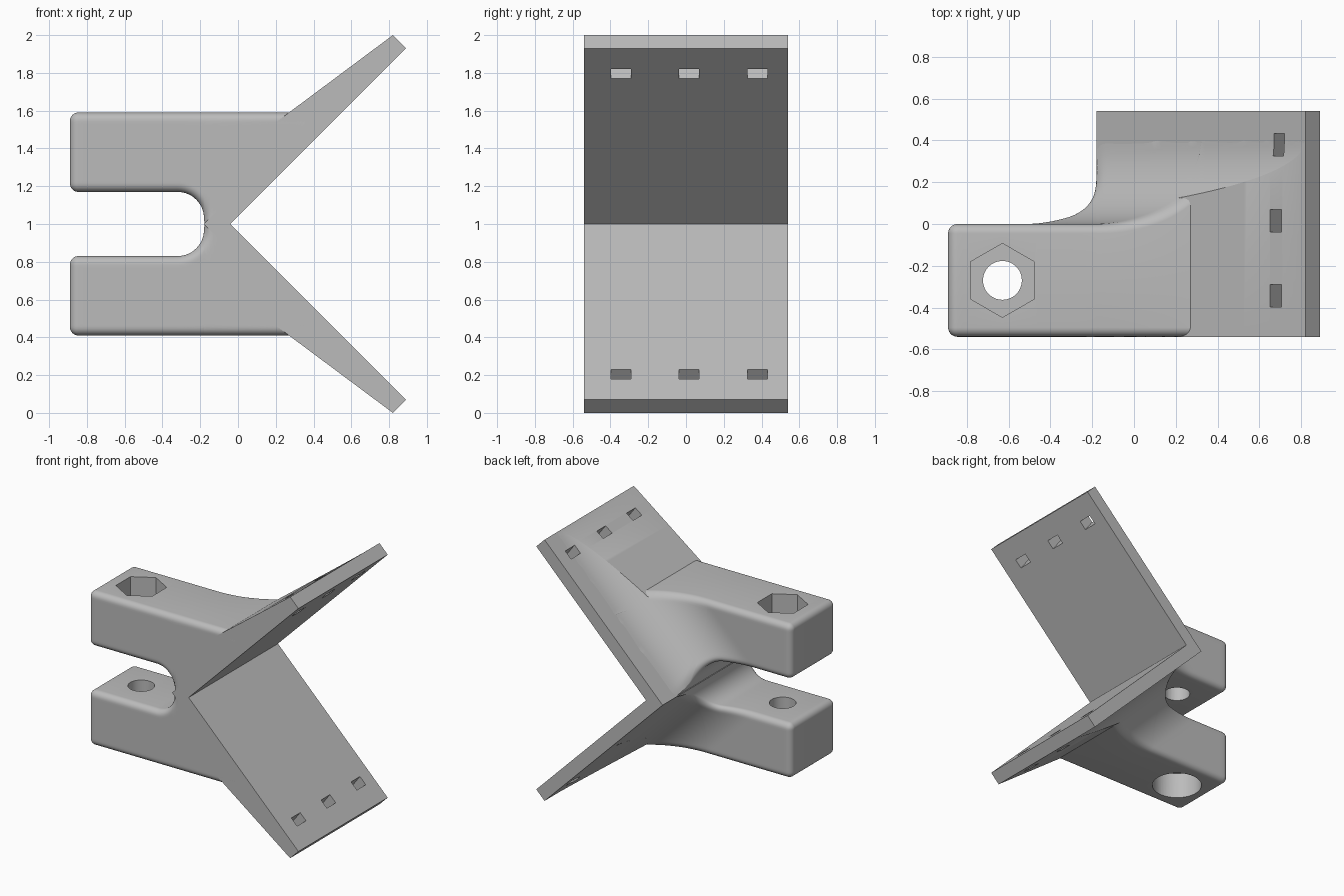
import bpy, bmesh, math
from mathutils import Matrix, Vector

cube = bpy.data.objects.get("Cube")
if cube:
    bpy.data.objects.remove(cube, do_unlink=True)

grey = bpy.data.materials.new("plain_grey")
grey.use_nodes = True
grey.diffuse_color = (0.5, 0.5, 0.5, 1)
grey.node_tree.nodes["Principled BSDF"].inputs["Base Color"].default_value = (0.5, 0.5, 0.5, 1)

FRONT = -0.54      # front plane
MID = 1.0          # mirror height
SWEEP = 0.4        # radius of the large blend between arms and plate
EDGE = 0.045       # rounding of the arm edges
LEFT = -0.89       # free end of the arms
TOP = 1.59         # top of the upper arm
SLOT_X, SLOT_Z, SLOT_R = -0.32, 1.03, 0.14


def make_object(name, bm):
    bmesh.ops.recalc_face_normals(bm, faces=bm.faces)
    mesh = bpy.data.meshes.new(name)
    bm.to_mesh(mesh)
    bm.free()
    mesh.materials.append(grey)
    obj = bpy.data.objects.new(name, mesh)
    bpy.context.collection.objects.link(obj)
    return obj


def activate(obj):
    bpy.ops.object.select_all(action='DESELECT')
    obj.select_set(True)
    bpy.context.view_layer.objects.active = obj


def cut(obj, cutter):
    activate(obj)
    mod = obj.modifiers.new("cut", 'BOOLEAN')
    mod.operation = 'DIFFERENCE'
    mod.solver = 'EXACT'
    mod.object = cutter
    bpy.ops.object.modifier_apply(modifier=mod.name)
    bpy.data.objects.remove(cutter, do_unlink=True)


def plate_z(x):
    # outer face of the upper wing
    return MID + x + 0.18


def sweep_y(x, z):
    # back surface, blending from the arm into the wing
    d = min(max((z - plate_z(x)) * math.sqrt(0.5), 0), SWEEP)
    return SWEEP - math.sqrt(SWEEP ** 2 - (SWEEP - d) ** 2)


def quarter(t):
    # drop of a rounded edge at inward overlap t
    t = min(max(t, 0), EDGE)
    return EDGE - math.sqrt(EDGE ** 2 - t ** 2)


def swept_block(name, xs, low, high, drop, side, rows=32):
    # solid between low(x) and high(x), with a flat front and a swept back
    bm = bmesh.new()
    front, back = [], []
    for x in xs:
        f_col, b_col = [], []
        for j in range(rows + 1):
            t = (1 - math.cos(math.pi * j / rows)) / 2
            z = low(x) + (high(x) - low(x)) * t
            k = drop(x, z)
            zz = MID + side * (z - MID)
            f_col.append(bm.verts.new((x, FRONT + k, zz)))
            b_col.append(bm.verts.new((x, sweep_y(x, z) - k, zz)))
        front.append(f_col)
        back.append(b_col)
    last = len(xs) - 1
    for i in range(last):
        for j in range(rows):
            for g in (front, back):
                bm.faces.new((g[i][j], g[i + 1][j], g[i + 1][j + 1], g[i][j + 1]))
        for j in (0, rows):
            bm.faces.new((front[i][j], front[i + 1][j], back[i + 1][j], back[i][j]))
    for i in (0, last):
        for j in range(rows):
            bm.faces.new((front[i][j], front[i][j + 1], back[i][j + 1], back[i][j]))
    return make_object(name, bm)


def span(a, b, n):
    return [a + (b - a) * i / n for i in range(n)]


# Arm outline
def arm_low(x):
    if x > SLOT_X - SLOT_R and x > -0.18:
        return plate_z(x) - 0.003
    reach = max(x - SLOT_X, 0)
    z = SLOT_Z + math.sqrt(max(SLOT_R ** 2 - reach ** 2, 0))
    return z + quarter(EDGE - (x - LEFT))


def arm_high(x):
    return TOP - quarter(EDGE - (x - LEFT))


def arm_drop(x, z):
    end = EDGE - (x - LEFT)
    top = EDGE - (TOP - z)
    gap = math.hypot(max(x - SLOT_X, 0), max(z - SLOT_Z, 0)) - SLOT_R
    return quarter(math.hypot(max(end, 0), max(top, EDGE - gap, 0)))


arm_xs = [LEFT + EDGE * (1 - math.cos(math.pi / 2 * i / 8)) for i in range(8)]
arm_xs += span(LEFT + EDGE, SLOT_X, 22)
arm_xs += [SLOT_X + SLOT_R * math.sin(math.pi / 2 * i / 12) for i in range(12)]
arm_xs += [-0.18] + span(-0.177, 0.4, 36) + [0.4]


# Gusset outline: tapers from the arm to the wing tip
def gusset_low(x):
    return max(plate_z(x) - 0.003, 1.5)


def gusset_high(x):
    return 2.0 - (0.82 - x) * 0.745


gusset_xs = span(0.2, 0.82, 40) + [0.82]


def bolt_cutter(side):
    # through hole, with a hexagonal pocket above and a round one below
    bm = bmesh.new()
    for segments, radius, z, depth in ((48, 0.093, 1.38, 0.8),
                                       (6 if side > 0 else 48, 0.177, TOP, 0.4)):
        place = Matrix.Translation((-0.63, -0.27, MID + side * (z - MID)))
        turn = Matrix.Rotation(0 if segments != 6 else hex_turn, 4, 'Z')
        ring = [place @ turn @ Vector((radius * math.cos(2 * math.pi * i / segments),
                                       radius * math.sin(2 * math.pi * i / segments),
                                       -depth / 2)) for i in range(segments)]
        base = bm.faces.new([bm.verts.new(p) for p in ring])
        grown = bmesh.ops.extrude_face_region(bm, geom=[base])["geom"]
        bmesh.ops.translate(bm, vec=(0, 0, depth),
                            verts=[v for v in grown if isinstance(v, bmesh.types.BMVert)])
        # each cutter is its own object, so the pocket and hole never overlap
        yield make_object("bolt_cutter", bm)
        bm = bmesh.new()
    bm.free()


hex_turn = math.pi / 6


def slot_cutter(sides):
    # three rectangular slots near each wing tip, square to the gusset face
    bm = bmesh.new()
    for side in sides:
        for y in (-0.344, 0.016, 0.379):
            place = (Matrix.Translation((0.73, y, MID + side * 0.828))
                     @ Matrix.Rotation(-side * math.atan(0.745), 4, 'Y')
                     @ Matrix.Diagonal((0.069, 0.107, 0.5, 1)))
            bmesh.ops.create_cube(bm, size=1, matrix=place)
    return make_object("slot_cutter", bm)


# V plate
outline = [(-0.18, 0), (0.82, 1.0), (0.89, 0.93), (-0.04, 0), (0.89, -0.93), (0.82, -1.0)]
bm = bmesh.new()
rings = [[bm.verts.new((x, y, MID + z)) for x, z in outline] for y in (FRONT, -FRONT)]
for ring in rings:
    bm.faces.new(ring[:4])
    bm.faces.new([ring[0]] + ring[3:])
for i in range(6):
    j = (i + 1) % 6
    bm.faces.new((rings[0][i], rings[0][j], rings[1][j], rings[1][i]))
plate = make_object("v_plate", bm)
cut(plate, slot_cutter((1, -1)))
parts = [plate]

# Arms and gussets, upper and lower
for side, label in ((1, "upper"), (-1, "lower")):
    arm = swept_block(label + "_arm", arm_xs, arm_low, arm_high, arm_drop, side)
    for cutter in bolt_cutter(side):
        cut(arm, cutter)
    gusset = swept_block(label + "_gusset", gusset_xs, gusset_low, gusset_high,
                         lambda x, z: 0, side)
    cut(gusset, slot_cutter((side,)))
    parts += [arm, gusset]

for part in parts:
    activate(part)
    bpy.ops.object.shade_smooth_by_angle(angle=math.radians(30))
